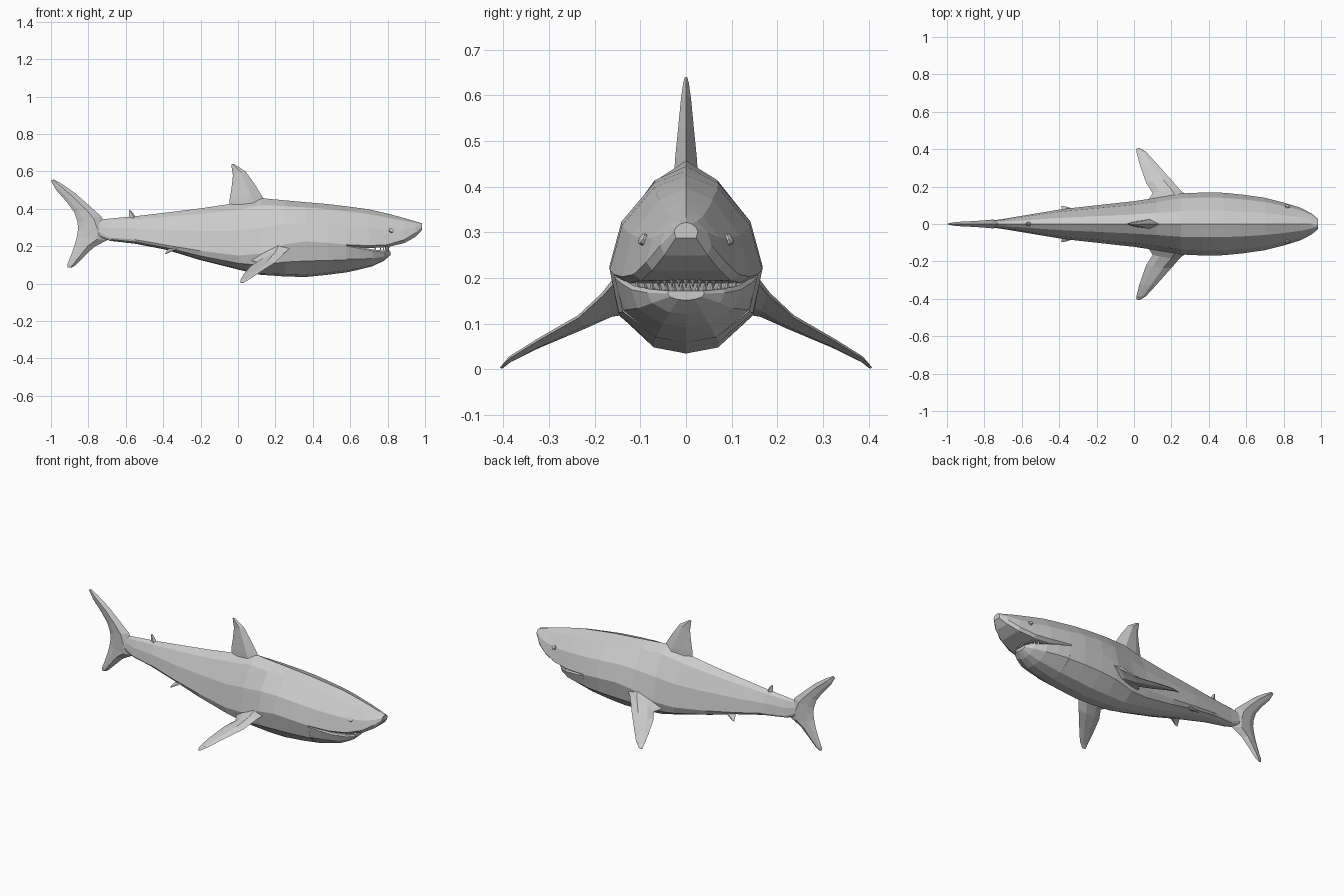
import bpy, bmesh, math
from mathutils import Vector

grey = bpy.data.materials.new("shark_grey")
grey.diffuse_color = (0.6, 0.6, 0.6, 1)


def finish(name, bm):
    bmesh.ops.remove_doubles(bm, verts=bm.verts, dist=1e-5)
    bmesh.ops.recalc_face_normals(bm, faces=bm.faces)
    mesh = bpy.data.meshes.new(name)
    bm.to_mesh(mesh)
    bm.free()
    mesh.materials.append(grey)
    obj = bpy.data.objects.new(name, mesh)
    bpy.context.collection.objects.link(obj)
    return obj


def loft(name, rings):
    """Skin a list of equal-length closed rings and cap both ends."""
    bm = bmesh.new()
    rows = [[bm.verts.new(p) for p in ring] for ring in rings]
    n = len(rows[0])
    for a, b in zip(rows, rows[1:]):
        for i in range(n):
            j = (i + 1) % n
            bm.faces.new((a[i], a[j], b[j], b[i]))
    bm.faces.new(rows[0])
    bm.faces.new(rows[-1])
    return finish(name, bm)


# Half cross-section: (share of half width, share of height above / below the widest line)
ROUND = [(0, 1), (.42, .87), (.84, .47), (1, 0), (.88, -.55), (.42, -.93), (0, -1)]
JAW = [(0, 1), (.5, 1), (.95, 1), (1, 0), (.88, -.5), (.42, -.93), (0, -1)]
SNOUT = [(0, 1), (.42, .87), (.84, .47), (1, 0), (.85, -1), (.42, -1), (0, -1)]


def hull(name, stations, half):
    rings = []
    for x, top, mid, bottom, w in stations:
        z = lambda v: mid + v * ((top - mid) if v > 0 else (mid - bottom))
        side = [(x, u * w, z(v)) for u, v in half]
        rings.append(side + [(x, -y, h) for _, y, h in side[-2:0:-1]])
    return loft(name, rings)


def fin(name, sections, thick_dir, side=1):
    """Sections are (leading point, trailing point, half thickness)."""
    t_dir = Vector(thick_dir).normalized()
    rings = []
    for lead, trail, t in sections:
        a, b = Vector(lead), Vector(trail)
        m, k = a.lerp(b, .33), a.lerp(b, .75)
        ring = [a, m + t_dir * t, k + t_dir * t * .6, b, k - t_dir * t * .6, m - t_dir * t]
        rings.append([(p.x, p.y * side, p.z) for p in ring])
    return loft(name, rings)


def upright(name, rows):
    return fin(name, [((a, 0, b), (c, 0, d), t) for a, b, c, d, t in rows], (0, 1, 0))


# Body: x, top, widest height, bottom, half width
hull("body", [
    (-.80, .335, .300, .265, .012), (-.68, .348, .245, .228, .030),
    (-.55, .360, .235, .213, .052), (-.38, .380, .205, .180, .080),
    (-.20, .402, .175, .125, .100), (0, .432, .150, .075, .122),
    (.12, .457, .160, .047, .140), (.25, .445, .210, .038, .163),
    (.36, .435, .225, .035, .168), (.48, .425, .218, .047, .167),
    (.58, .413, .208, .060, .157)], ROUND)

# Head above the mouth, and the lower jaw
hull("snout", [
    (.58, .413, .208, .185, .157), (.70, .397, .203, .190, .140),
    (.80, .374, .208, .195, .115), (.89, .350, .235, .217, .087),
    (.95, .332, .272, .250, .056), (.985, .322, .302, .288, .026)], SNOUT)
hull("lower_jaw", [
    (.58, .205, .200, .060, .156), (.65, .195, .188, .075, .141),
    (.72, .183, .175, .093, .120), (.78, .176, .168, .122, .085),
    (.815, .172, .166, .152, .040)], JAW)

# Teeth along both jaws
for name, count, base, tip in (("upper_teeth", 15, .024, .004), ("lower_teeth", 14, -.004, .016)):
    bm = bmesh.new()
    for i in range(count):
        s = -1 + 2 * (i + .5) / count
        c = Vector((.69 + .115 * math.sqrt(1 - s * s), .115 * s, .173 + .015 * s * s))
        ring = [bm.verts.new(c + Vector((.006 * math.cos(a), .007 * math.sin(a), base)))
                for a in (0, math.tau / 3, 2 * math.tau / 3)]
        point = bm.verts.new(c + Vector((0, 0, tip)))
        bm.faces.new(ring)
        for k in range(3):
            bm.faces.new((ring[k], ring[(k + 1) % 3], point))
    finish(name, bm)

# Upright fins: lead x, z, trail x, z, half thickness
upright("dorsal_fin", [
    (.15, .43, -.045, .41, .026), (.13, .465, -.045, .45, .024),
    (.09, .53, -.036, .50, .018), (.04, .60, -.027, .58, .011),
    (-.01, .632, -.034, .62, .006), (-.025, .64, -.036, .637, .003)])
upright("rear_dorsal_fin", [
    (-.54, .345, -.585, .345, .012), (-.56, .375, -.582, .37, .009),
    (-.575, .394, -.583, .390, .003)])
upright("tail_fin", [
    (-.985, .557, -1, .55, .004), (-.94, .532, -.972, .50, .011),
    (-.87, .483, -.915, .435, .014), (-.79, .412, -.875, .38, .018),
    (-.73, .358, -.858, .33, .022), (-.70, .29, -.855, .29, .024),
    (-.70, .232, -.862, .25, .022), (-.77, .195, -.872, .21, .018),
    (-.83, .137, -.893, .15, .014), (-.87, .097, -.911, .105, .009),
    (-.89, .085, -.912, .085, .004)])

# Paired fins and eyes
for side, label in ((1, "left"), (-1, "right")):
    fin(label + "_pectoral_fin", [
        ((.31, .135, .215), (.06, .105, .125), .04),
        ((.25, .178, .165), (.10, .165, .115), .022),
        ((.20, .235, .113), (.065, .22, .092), .014),
        ((.12, .325, .062), (.03, .32, .05), .009),
        ((.065, .385, .025), (.013, .385, .018), .006),
        ((.03, .407, .005), (.012, .402, .002), .002)], (0, .45, .9), side)
    fin(label + "_pelvic_fin", [
        ((-.28, .055, .20), (-.37, .05, .19), .012),
        ((-.33, .083, .185), (-.385, .08, .17), .007),
        ((-.375, .096, .163), (-.39, .094, .158), .002)], (0, .6, .8), side)
    # Eye: small raised disc lying on the side of the head
    normal = Vector((.28, .84, .46)).normalized()
    u = Vector((1, 0, 0)) - normal * normal.x
    u.normalize()
    v = normal.cross(u)
    centre = Vector((.82, .094, .285))
    rings = []
    for off, r in ((-.006, .013), (.004, .013), (.007, .007)):
        rings.append([(p.x, p.y * side, p.z) for p in (
            centre + normal * off + (u * math.cos(a) + v * math.sin(a)) * r
            for a in (k * math.tau / 8 for k in range(8)))])
    loft(label + "_eye", rings)
